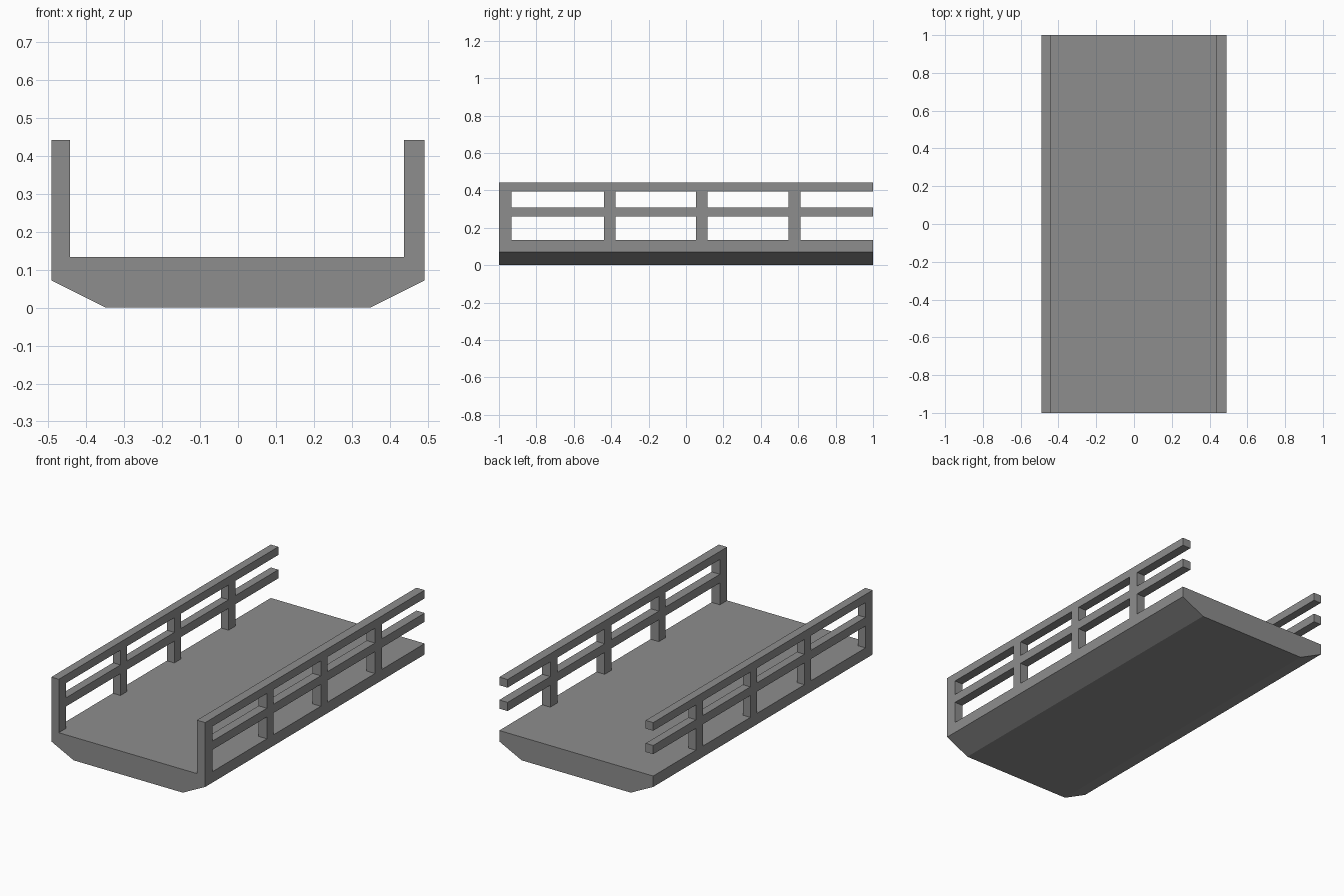
import bpy, bmesh

if "Cube" in bpy.data.objects:
    bpy.data.objects.remove(bpy.data.objects["Cube"])

DECK_TOP = 0.134

# Dark grey for the whole model
grey = bpy.data.materials.new("dark_grey")
grey.diffuse_color = (0.27, 0.27, 0.27, 1)
grey.use_nodes = True
grey.node_tree.nodes["Principled BSDF"].inputs["Base Color"].default_value = grey.diffuse_color


def finish(bm, name):
    bmesh.ops.recalc_face_normals(bm, faces=bm.faces)
    mesh = bpy.data.meshes.new(name)
    bm.to_mesh(mesh)
    bm.free()
    mesh.materials.append(grey)
    obj = bpy.data.objects.new(name, mesh)
    bpy.context.collection.objects.link(obj)
    return obj


def extrude(bm, vector):
    """Turn the flat faces in bm into a closed solid."""
    result = bmesh.ops.extrude_face_region(bm, geom=bm.faces[:], use_keep_orig=True)
    verts = [g for g in result["geom"] if isinstance(g, bmesh.types.BMVert)]
    bmesh.ops.translate(bm, verts=verts, vec=vector)


# Deck: chamfered cross-section swept along y
def make_deck():
    half = [(0.348, 0.0), (0.491, 0.071), (0.491, DECK_TOP)]
    profile = half + [(-x, z) for x, z in reversed(half)]
    bm = bmesh.new()
    bm.faces.new([bm.verts.new((x, -1, z)) for x, z in profile])
    extrude(bm, (0, 2, 0))
    return finish(bm, "deck")


# Railing: posts and rails joined flush, open at the back end
def make_railing(name, x0, x1):
    posts = [(-1.0, -0.934), (-0.438, -0.378), (0.053, 0.115), (0.547, 0.611)]
    rails = [(0.26, 0.31), (0.395, 0.442)]
    ys = [y for post in posts for y in post] + [1.0]
    zs = [DECK_TOP] + [z for rail in rails for z in rail]
    bm = bmesh.new()
    for i in range(len(ys) - 1):
        for j in range(len(zs) - 1):
            if i % 2 == 0 or j % 2 == 1:      # post column or rail row
                corners = [(ys[i], zs[j]), (ys[i + 1], zs[j]),
                           (ys[i + 1], zs[j + 1]), (ys[i], zs[j + 1])]
                bm.faces.new([bm.verts.new((x0, y, z)) for y, z in corners])
    bmesh.ops.remove_doubles(bm, verts=bm.verts, dist=1e-4)
    extrude(bm, (x1 - x0, 0, 0))
    return finish(bm, name)


make_deck()
make_railing("left_railing", -0.491, -0.443)
make_railing("right_railing", 0.438, 0.491)
